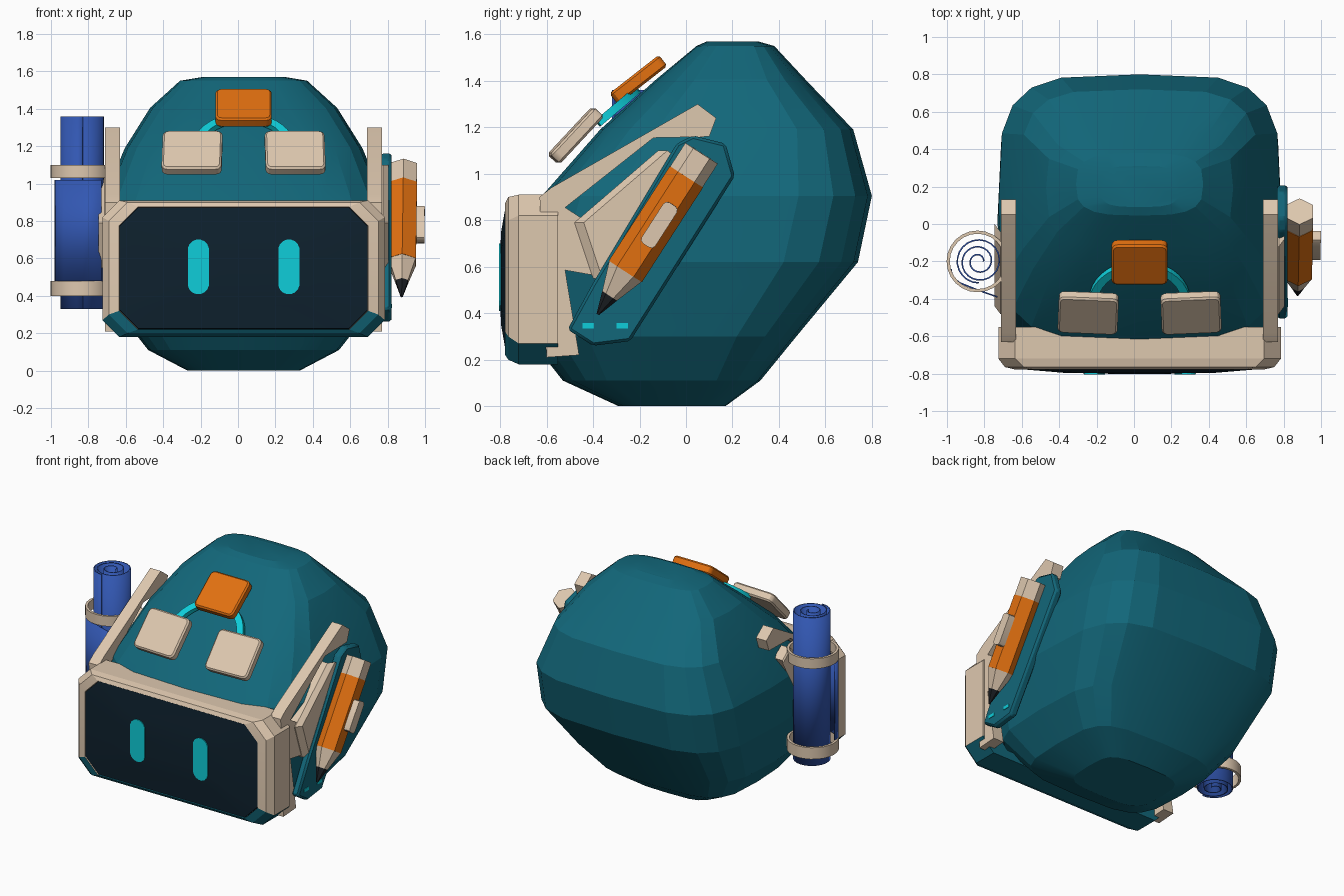
import bpy, bmesh, math
from mathutils import Vector, Matrix

if "Cube" in bpy.data.objects:
    bpy.data.objects.remove(bpy.data.objects["Cube"])

CX = 0.03  # symmetry plane of the helmet


def lin(c):
    c /= 255
    return c / 12.92 if c <= 0.04045 else ((c + 0.055) / 1.055) ** 2.4


def mat(name, r, g, b):
    m = bpy.data.materials.new(name)
    m.diffuse_color = (lin(r), lin(g), lin(b), 1)
    m.use_nodes = True
    m.node_tree.nodes["Principled BSDF"].inputs["Base Color"].default_value = m.diffuse_color
    return m


TEAL = mat("teal", 18, 103, 122)
CREAM = mat("cream", 222, 200, 175)
ORANGE = mat("orange", 226, 112, 16)
BLUE = mat("blue", 50, 87, 178)
NAVY = mat("dark_glass", 14, 33, 46)
CYAN = mat("cyan", 14, 206, 218)
BLACK = mat("graphite", 27, 31, 36)


def finish(name, bm, mats, angle=20, rule=None):
    bmesh.ops.recalc_face_normals(bm, faces=bm.faces)
    me = bpy.data.meshes.new(name)
    bm.to_mesh(me)
    bm.free()
    ob = bpy.data.objects.new(name, me)
    bpy.context.collection.objects.link(ob)
    for m in mats:
        me.materials.append(m)
    if rule:
        for p in me.polygons:
            p.material_index = rule(p.center)
    bpy.ops.object.select_all(action='DESELECT')
    ob.select_set(True)
    bpy.context.view_layer.objects.active = ob
    bpy.ops.object.shade_smooth_by_angle(angle=math.radians(angle))
    return ob


def loft(name, rings, mats, caps=True, loop=False, angle=20, rule=None):
    bm = bmesh.new()
    vs = [[bm.verts.new(p) for p in r] for r in rings]
    n = len(vs[0])
    pairs = list(zip(vs, vs[1:])) + ([(vs[-1], vs[0])] if loop else [])
    for a, b in pairs:
        for i in range(n):
            j = (i + 1) % n
            bm.faces.new((a[i], a[j], b[j], b[i]))
    if caps and not loop:
        bm.faces.new(vs[0])
        bm.faces.new(vs[-1])
    return finish(name, bm, mats, angle, rule)


def side_plate(name, pts, x0, x1, m, bevel=0.0):
    ob = loft(name, [[(x, y, z) for y, z in pts] for x in (x0, x1)], [m], angle=10)
    if bevel:
        b = ob.modifiers.new("bevel", 'BEVEL')
        b.width = bevel
    return ob


def pad(name, loc, size, rx, m, rz=0, bevel=0.02):
    # box with rounded outline corners and a fine edge bevel
    bm = bmesh.new()
    bmesh.ops.create_cube(bm, size=1)
    bmesh.ops.scale(bm, vec=size, verts=bm.verts)
    up = [e for e in bm.edges if abs((e.verts[0].co - e.verts[1].co).z) > 1e-4]
    bmesh.ops.bevel(bm, geom=up, offset=bevel * 1.6, segments=3, affect='EDGES', profile=0.5)
    rim = [e for e in bm.edges if abs((e.verts[0].co - e.verts[1].co).z) < 1e-4]
    bmesh.ops.bevel(bm, geom=rim, offset=bevel * 0.5, segments=1, affect='EDGES')
    bm.transform(Matrix.Translation(loc) @ Matrix.Rotation(rz, 4, 'Z') @ Matrix.Rotation(rx, 4, 'X'))
    return finish(name, bm, [m], 30)


def octagon(hw, z0, z1, c, y):
    return [(CX + x, y, z) for x, z in (
        (-hw, z0 + c), (-hw + c, z0), (hw - c, z0), (hw, z0 + c),
        (hw, z1 - c), (hw - c, z1), (-hw + c, z1), (-hw, z1 - c))]


# Helmet shell: stacked rounded-box sections (z, front y, back y, half width)
def spow(v, p):
    return math.copysign(abs(v) ** p, v)


shell = []
for z, yf, yb, w in ((0, -.29, .17, .30), (.11, -.53, .32, .51), (.30, -.68, .475, .66),
                     (.62, -.70, .74, .76), (.905, -.62, .80, .755), (1.19, -.37, .72, .635),
                     (1.405, -.13, .515, .50), (1.55, .045, .38, .34), (1.57, .09, .31, .22)):
    e = 0.5 if z < 1.3 else 0.62
    shell.append([(CX + w * spow(math.cos(t), e), (yf + yb) / 2 + (yb - yf) / 2 * spow(math.sin(t), e), z)
                  for t in (math.tau * i / 20 for i in range(20))])
loft("helmet_shell", shell, [TEAL], angle=14)

# Visor frame, with a teal lower edge
loft("visor_frame", [octagon(.755, .18, .91, .09, -.55), octagon(.755, .18, .91, .09, -.72),
                     octagon(.72, .20, .90, .10, -.765), octagon(.665, .22, .875, .10, -.778),
                     octagon(.64, .24, .86, .09, -.55)],
     [CREAM, TEAL], loop=True, angle=10, rule=lambda c: 1 if c.z < .262 else 0)

# Dark bulging glass
loft("visor_glass", [octagon(.668, .22, .877, .10, -.70), octagon(.663, .225, .872, .10, -.774),
                     octagon(.40, .35, .75, .08, -.796), octagon(.15, .48, .62, .04, -.801)],
     [NAVY], angle=30)

# Eyes: thin upright capsules
for s, side in ((-1, "left"), (1, "right")):
    cap = []
    for i in range(16):
        t = math.tau * (i + .5) / 16
        cap.append((CX + s * .242 + .057 * math.cos(t), .555 + .057 * math.sin(t) + math.copysign(.09, math.sin(t))))
    loft(side + "_eye", [[(x, y, z) for x, z in cap] for y in (-.796, -.804)], [CYAN])

# Top pads and glowing arc
for s, side in ((-1, "left"), (1, "right")):
    pad(side + "_brow_pad", (CX + s * .275, -.475, 1.165), (.32, .28, .06), math.radians(47), CREAM, s * .04)
pad("crown_pad", (CX, -.205, 1.405), (.30, .27, .06), math.radians(38), ORANGE)

slope = math.radians(40)
arc = []
for i in range(17):
    t = math.radians(10 + 160 * i / 16)
    ring = []
    for r, h in ((.225, -.03), (.27, -.03), (.27, .005), (.225, .005)):
        u = r * math.sin(t)
        ring.append((CX + r * math.cos(t),
                     -.42 + u * math.cos(slope) - h * math.sin(slope),
                     1.20 + u * math.sin(slope) + h * math.cos(slope)))
    arc.append(ring)
loft("glow_arc", arc, [CYAN])

# Side straps and holder brackets
STRAP = [(-.63, .90), (-.58, .94), (.05, 1.30), (.13, 1.24), (.10, 1.16), (-.14, 1.155), (-.52, .855),
         (-.42, .79), (-.30, .67), (-.35, .555), (-.52, .585), (-.46, .22), (-.60, .21)]
BRACKET = [(-.44, .79), (-.08, 1.10), (.0, 1.04), (-.26, .60), (-.36, .55)]
for s, side in ((-1, "left"), (1, "right")):
    side_plate(side + "_strap", STRAP, CX + s * .66, CX + s * .74, CREAM)
    loft(side + "_bracket", [[(CX + s * x, y - .04 * k, z) for y, z in BRACKET]
                             for x, k in ((.68, 1), (.745, 1), (.775, 0))], [CREAM])

# Pencil holder plate with two small lights
side_plate("pencil_plate", [(-.51, .33), (-.40, .26), (-.24, .28), (.21, .99), (.17, 1.13),
                            (.03, 1.165), (-.04, 1.13), (-.40, .53)], .765, .82, TEAL, .012)
for i, y in enumerate((-.42, -.275)):
    side_plate("plate_light_%d" % (i + 1), [(y - .025, .335), (y + .025, .335), (y + .025, .357),
                                           (y - .025, .357)], .818, .824, CYAN)

# Pencil: hexagonal, from tip to blunt end
tip = Vector((.875, -.38, .395))
axis = Vector((.01, .445, .69)).normalized()
across = axis.cross(Vector((1, 0, 0))).normalized()
out = across.cross(axis).normalized()


def pencil(name, a, b, m):
    rings = []
    for d, r in (a, b):
        rings.append([tip + axis * d + (across * math.cos(t) + out * math.sin(t)) * r
                      for t in (math.tau * i / 6 for i in range(6))])
    loft(name, rings, [m], angle=10)


pencil("pencil_lead", (0, .006), (.095, .038), BLACK)
pencil("pencil_wood", (.095, .038), (.22, .083), CREAM)
pencil("pencil_body", (.22, .085), (.705, .085), ORANGE)
pencil("pencil_end", (.705, .083), (.825, .083), CREAM)

# Clip on the pencil
bm = bmesh.new()
bmesh.ops.create_cube(bm, size=1)
bmesh.ops.scale(bm, vec=(.07, .21, .045), verts=bm.verts)
bmesh.ops.bevel(bm, geom=[e for e in bm.edges if abs((e.verts[0].co - e.verts[1].co).z) > 1e-4],
                offset=.02, segments=2, affect='EDGES', profile=.5)
bm.transform(Matrix.Translation((.975, -.115, .78)) @ Matrix((across, axis, out)).transposed().to_4x4())
finish("pencil_clip", bm, [CREAM], 30)

# Rolled scroll: spiral sheet plus its loose outer flap
SX, SY = -.83, -.20


def sheet(name, path, z0, z1):
    bm = bmesh.new()
    cols = [(bm.verts.new((x, y, z0)), bm.verts.new((x, y, z1))) for x, y in path]
    for a, b in zip(cols, cols[1:]):
        bm.faces.new((a[0], b[0], b[1], a[1]))
    ob = finish(name, bm, [BLUE], 30)
    mod = ob.modifiers.new("thickness", 'SOLIDIFY')
    mod.thickness = .008
    mod.offset = 0


spiral = []
for i in range(61):
    f = i / 60
    r, t = .025 + .09 * min(1, f * 1.3), math.tau * 2.75 * f
    spiral.append((SX + r * math.cos(t), SY + r * math.sin(t)))
sheet("scroll_roll", spiral, .33, 1.36)
sheet("scroll_flap", [(-.978, -.24), (-.972, -.285), (-.93, -.315), (-.83, -.355), (-.73, -.39)], .48, 1.02)

# Scroll bands
for name, z0, z1 in (("upper_scroll_band", 1.03, 1.10), ("lower_scroll_band", .40, .48)):
    rings = [[(-.837 + r * math.cos(math.tau * i / 24), SY + r * math.sin(math.tau * i / 24), z)
              for i in range(24)] for r, z in ((.165, z0), (.165, z1), (.148, z1), (.148, z0))]
    loft(name, rings, [CREAM], loop=True, angle=30)
